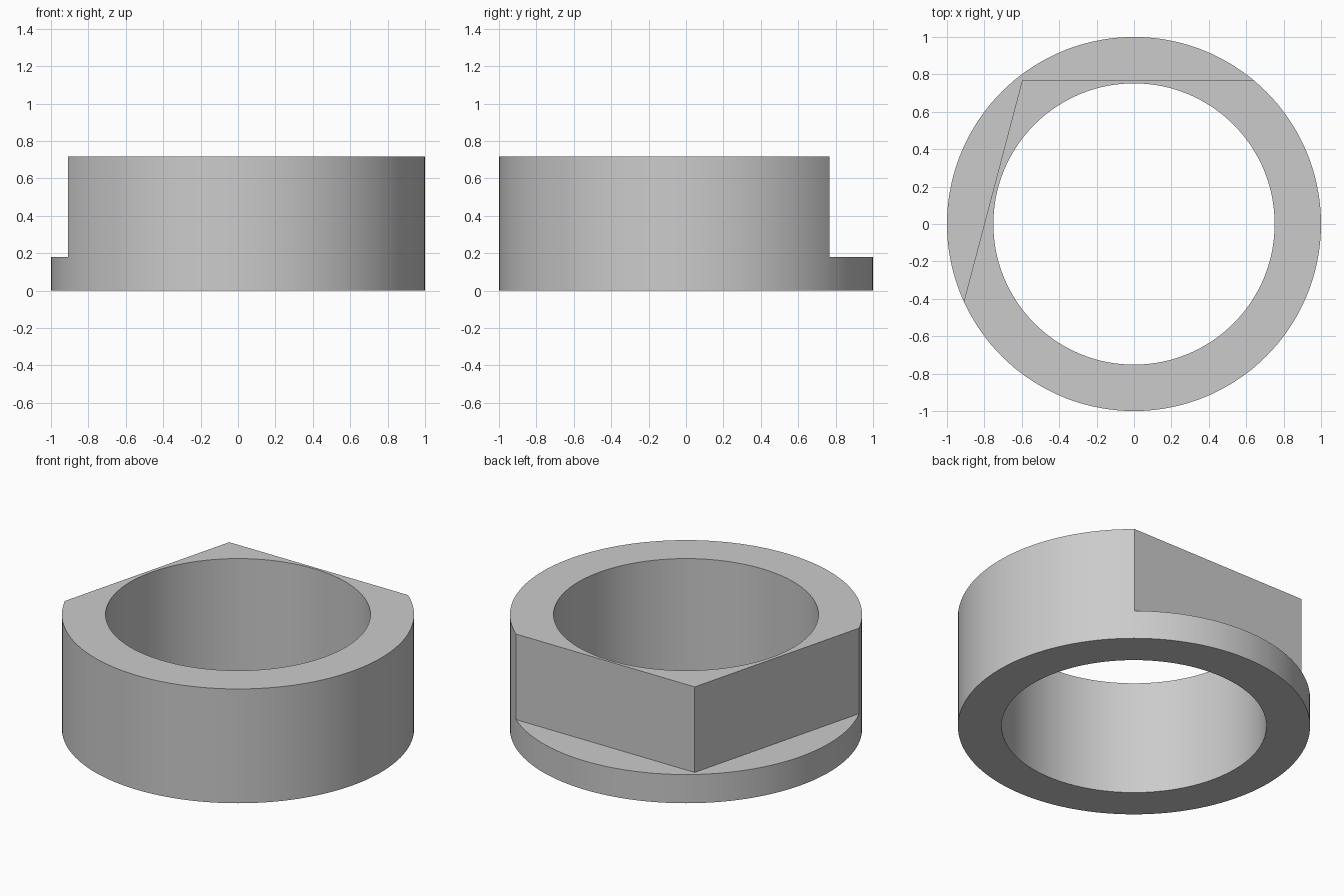
import bpy, bmesh, math
from mathutils import Vector

if "Cube" in bpy.data.objects:
    bpy.data.objects.remove(bpy.data.objects["Cube"], do_unlink=True)

OUTER, INNER, HEIGHT, FLANGE = 1.0, 0.752, 0.716, 0.18
SEGMENTS = 144

grey = bpy.data.materials.new("plain grey")
grey.use_nodes = True
colour = (0.6, 0.6, 0.6, 1)
grey.diffuse_color = colour
grey.node_tree.nodes["Principled BSDF"].inputs["Base Color"].default_value = colour


def make_object(name, bm):
    bmesh.ops.recalc_face_normals(bm, faces=bm.faces)
    mesh = bpy.data.meshes.new(name)
    bm.to_mesh(mesh)
    bm.free()
    obj = bpy.data.objects.new(name, mesh)
    bpy.context.collection.objects.link(obj)
    mesh.materials.append(grey)
    return obj


# Plain ring: a rectangular section swept round the axis
bm = bmesh.new()
section = [(INNER, 0), (OUTER, 0), (OUTER, HEIGHT), (INNER, HEIGHT)]
loops = []
for i in range(SEGMENTS):
    a = math.tau * i / SEGMENTS
    loops.append([bm.verts.new((r * math.cos(a), r * math.sin(a), z)) for r, z in section])
for i, here in enumerate(loops):
    after = loops[(i + 1) % SEGMENTS]
    for j in range(4):
        k = (j + 1) % 4
        bm.faces.new((here[j], after[j], after[k], here[k]))
ring = make_object("ring", bm)

# Cutter for the two flats meeting in a corner above the flange
corner, flat_end = Vector((-0.598, 0.768)), Vector((-0.91, -0.415))
beyond = corner + (flat_end - corner) * 1.8
outline = [corner, beyond, (-2, beyond.y), (-2, 2), (2, 2), (2, corner.y)]
bm = bmesh.new()
base = bm.faces.new([bm.verts.new((p[0], p[1], FLANGE)) for p in outline])
top = bmesh.ops.extrude_face_region(bm, geom=[base])["geom"]
bmesh.ops.translate(bm, vec=(0, 0, 1),
                    verts=[v for v in top if isinstance(v, bmesh.types.BMVert)])
cutter = make_object("flats_cutter", bm)
cutter.hide_render = True

# Cut the flats, then smooth the round walls
cut = ring.modifiers.new("flats", "BOOLEAN")
cut.operation = "DIFFERENCE"
cut.solver = "EXACT"
cut.object = cutter
for o in bpy.context.selected_objects:
    o.select_set(False)
bpy.context.view_layer.objects.active = ring
ring.select_set(True)
bpy.ops.object.modifier_apply(modifier=cut.name)
bpy.data.objects.remove(cutter, do_unlink=True)
bpy.ops.object.shade_smooth_by_angle(angle=math.radians(25))
